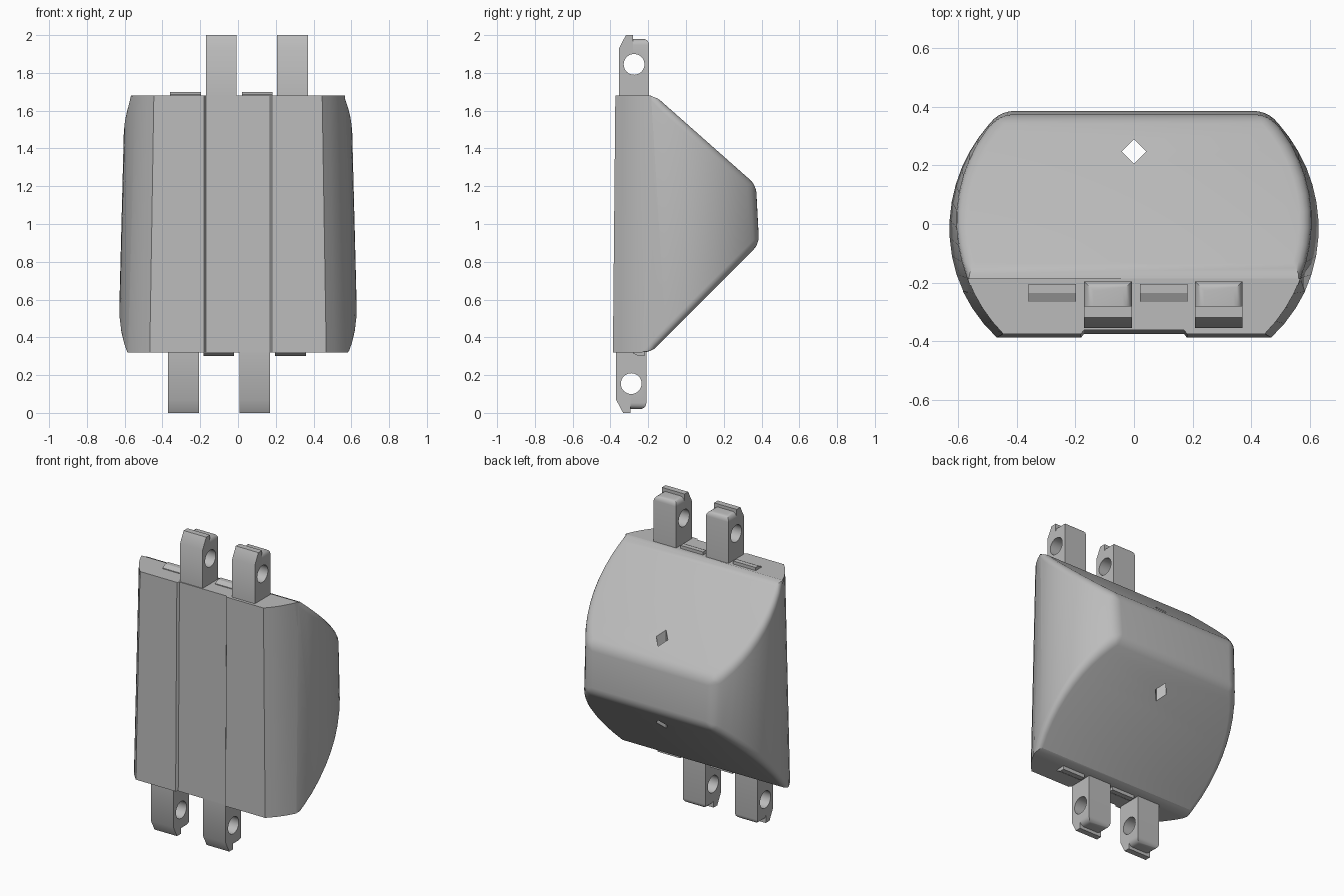
import bpy, bmesh, math
from mathutils import Vector

if "Cube" in bpy.data.objects:
    bpy.data.objects.remove(bpy.data.objects["Cube"])

GREY = (0.5, 0.5, 0.5, 1)
grey = bpy.data.materials.new("plain grey")
grey.use_nodes = True
grey.diffuse_color = GREY
grey.node_tree.nodes["Principled BSDF"].inputs["Base Color"].default_value = GREY

BOTTOM, TOP = 0.32, 1.68


def finish(name, bm):
    """Turn a bmesh into a shaded object with outward normals."""
    bmesh.ops.recalc_face_normals(bm, faces=bm.faces)
    mesh = bpy.data.meshes.new(name)
    bm.to_mesh(mesh)
    bm.free()
    ob = bpy.data.objects.new(name, mesh)
    bpy.context.collection.objects.link(ob)
    mesh.materials.append(grey)
    return ob


def activate(ob):
    bpy.ops.object.select_all(action='DESELECT')
    ob.select_set(True)
    bpy.context.view_layer.objects.active = ob


def smooth(ob):
    activate(ob)
    bpy.ops.object.shade_smooth_by_angle(angle=math.radians(30))


def loft(bm, lower, upper):
    """Join two matching rings of points into a closed solid."""
    a = [bm.verts.new(p) for p in lower]
    b = [bm.verts.new(p) for p in upper]
    bm.faces.new(a)
    bm.faces.new(b)
    for i in range(len(a)):
        j = (i + 1) % len(a)
        bm.faces.new((a[i], a[j], b[j], b[i]))
    bmesh.ops.recalc_face_normals(bm, faces=bm.faces)


def drill(ob, sides, radius, centre, along_x=False):
    """Cut a straight hole right through the object."""
    bpy.ops.mesh.primitive_cylinder_add(
        vertices=sides, radius=radius, depth=4, location=centre,
        rotation=(0, math.pi / 2 if along_x else 0, 0))
    cutter = bpy.context.object
    cutter.hide_render = True
    cutter.data.materials.append(grey)
    mod = ob.modifiers.new("hole", 'BOOLEAN')
    mod.object, mod.operation, mod.solver = cutter, 'DIFFERENCE', 'EXACT'
    activate(ob)
    bpy.ops.object.modifier_apply(modifier=mod.name)
    bpy.data.objects.remove(cutter)


# Main body: drafted barrel outline with a shallow recess in the front
def outline(z, centre_x, front, back, radius=0.53, steps=14):
    a0, a1 = math.asin(front / radius), math.asin(back / radius)
    half = [(0.17, front + 0.013), (0.18, front)]
    for i in range(steps + 1):
        a = a0 + (a1 - a0) * i / steps
        half.append((centre_x + radius * math.cos(a), radius * math.sin(a)))
    ring = half + [(-x, y) for x, y in reversed(half)]
    return [(x, y, z) for x, y in ring]


bm = bmesh.new()
loft(bm, outline(BOTTOM, 0.105, -0.387, 0.417), outline(TOP, 0.07, -0.374, 0.346))

# Sloping rear faces above and below the flat back
slopes = [((-0.165, TOP), (0.372, 1.205)), ((-0.185, BOTTOM), (0.388, 0.895))]
normals = []
for (y0, z0), (y1, z1) in slopes:
    n = Vector((0, abs(z1 - z0), math.copysign(y1 - y0, z0 - z1))).normalized()
    normals.append(n)
    bmesh.ops.bisect_plane(bm, geom=bm.verts[:] + bm.edges[:] + bm.faces[:],
                           plane_co=(0, y0, z0), plane_no=n, clear_outer=True)
    bmesh.ops.holes_fill(bm, edges=[e for e in bm.edges if e.is_boundary], sides=0)
    bmesh.ops.recalc_face_normals(bm, faces=bm.faces)

# Round the edges around the slopes and the back
bm.normal_update()
normals.append(Vector((0, 1, 0)))
rear = [f for f in bm.faces if any(f.normal.dot(n) > 0.99 for n in normals)]
edges = list({e for f in rear for e in f.edges})
bmesh.ops.bevel(bm, geom=edges, offset=0.04, segments=4, profile=0.5,
                affect='EDGES', clamp_overlap=False)
body = finish("body", bm)
drill(body, 4, 0.042, (0, 0.247, 1))
smooth(body)


def bar(name, profile, x0, x1, flip, round_top=None):
    """Extrude a side profile along x; flip turns it over to the underside."""
    bm = bmesh.new()
    loft(bm, [(x0, y, z) for y, z in profile], [(x1, y, z) for y, z in profile])
    if round_top:
        ymin = min(y for y, z in profile)
        edges = [e for e in bm.edges
                 if all(abs(v.co.z - round_top) < 1e-4 for v in e.verts)
                 and max(v.co.y for v in e.verts) > ymin + 0.01]
        bmesh.ops.bevel(bm, geom=edges, offset=0.032, segments=4,
                        profile=0.5, affect='EDGES')
    if flip:
        for v in bm.verts:
            v.co = (-v.co.x, v.co.y - 0.015, 2 - v.co.z)
    return finish(name, bm)


# Hinge tabs and low locating ribs, on top and turned over underneath
base = TOP - 0.02
plate = [(-0.355, base), (-0.355, 1.93), (-0.318, 2), (-0.28, 2), (-0.28, base)]
block = [(-0.28, base), (-0.28, 1.98), (-0.195, 1.98), (-0.195, base)]
rib = [(-0.265, base), (-0.265, 1.685), (-0.235, 1.7), (-0.205, 1.7), (-0.205, base)]
for side, flip in (("top", False), ("bottom", True)):
    hole = (0, -0.29, 0.155) if flip else (0, -0.275, 1.845)
    for n, x in enumerate((-0.17, 0.207), 1):
        for part, profile, crown in (("plate", plate, None), ("block", block, 1.98)):
            tab = bar(f"{side}_tab_{part}_{n}", profile, x, x + 0.163, flip, crown)
            drill(tab, 32, 0.055, hole, along_x=True)
            smooth(tab)
    for n, x in enumerate((-0.36, 0.02), 1):
        bar(f"{side}_rib_{n}", rib, x, x + 0.163, flip)
